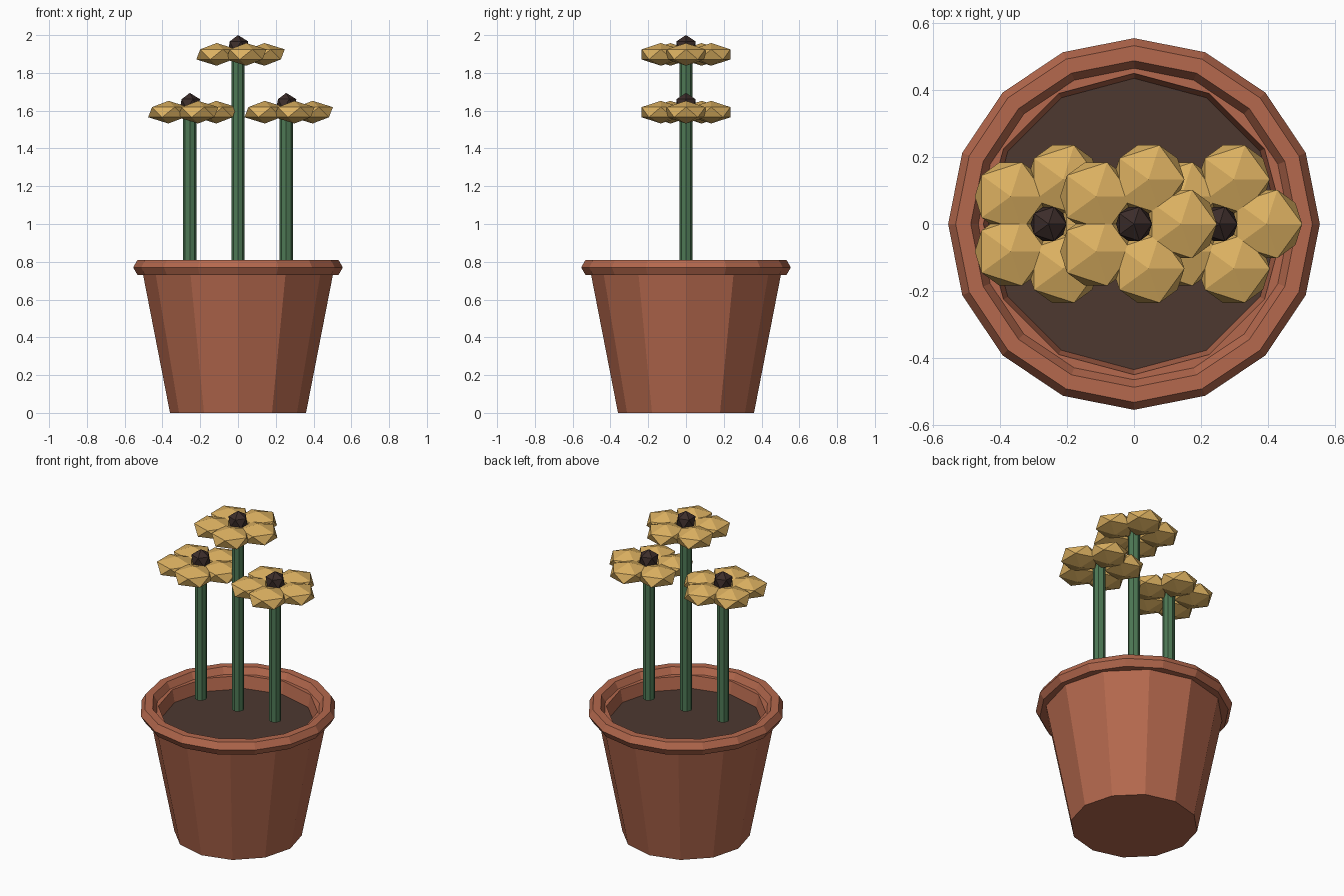
import bpy, bmesh
from math import cos, sin, tau

if "Cube" in bpy.data.objects:
    bpy.data.objects.remove(bpy.data.objects["Cube"])


def material(name, rgb):
    m = bpy.data.materials.new(name)
    m.diffuse_color = (*rgb, 1)
    m.use_nodes = True
    m.node_tree.nodes["Principled BSDF"].inputs["Base Color"].default_value = m.diffuse_color
    return m


TERRACOTTA = material("terracotta", (0.46, 0.14, 0.075))
SOIL = material("soil", (0.075, 0.04, 0.03))
GREEN = material("stem_green", (0.075, 0.19, 0.09))
YELLOW = material("petal_yellow", (0.72, 0.44, 0.12))
DARK = material("seed_brown", (0.045, 0.026, 0.023))


def finish(name, mat):
    ob = bpy.context.object
    ob.name = name
    ob.data.materials.append(mat)
    return ob


def lathe(name, profile, sides, mat):
    """Revolve an (r, z) profile around z and cap both ends."""
    bm = bmesh.new()
    rings = [[bm.verts.new((r * cos(tau * i / sides), r * sin(tau * i / sides), z))
              for i in range(sides)] for r, z in profile]
    for a, b in zip(rings, rings[1:]):
        for i in range(sides):
            j = (i + 1) % sides
            bm.faces.new((a[i], a[j], b[j], b[i]))
    bm.faces.new(rings[0][::-1])
    bm.faces.new(rings[-1])
    bmesh.ops.recalc_face_normals(bm, faces=bm.faces)
    mesh = bpy.data.meshes.new(name)
    bm.to_mesh(mesh)
    bm.free()
    ob = bpy.data.objects.new(name, mesh)
    bpy.context.collection.objects.link(ob)
    mesh.materials.append(mat)
    return ob


def ico(name, loc, radius, flat, mat):
    bpy.ops.mesh.primitive_ico_sphere_add(subdivisions=1, radius=radius, location=loc)
    ob = finish(name, mat)
    ob.scale.z = flat
    return ob


def flower(name, x, z):
    # stem
    bottom = 0.77
    bpy.ops.mesh.primitive_cylinder_add(vertices=8, radius=0.035, depth=z - bottom,
                                        location=(x, 0, (z + bottom) / 2))
    finish(name + "_stem", GREEN)
    # five flattened petals in a ring
    for i in range(5):
        a = tau * i / 5
        ico(f"{name}_petal_{i + 1}", (x + 0.14 * cos(a), 0.14 * sin(a), z), 0.12, 0.5, YELLOW)
    # seed head
    ico(name + "_centre", (x, 0, z + 0.042), 0.06, 1, DARK)


# tapered pot with a hollow inside
lathe("pot", [(0.36, 0), (0.51, 0.77), (0.45, 0.77), (0.312, 0.06)], 12, TERRACOTTA)

# rim roll
bpy.ops.mesh.primitive_torus_add(major_segments=16, minor_segments=6, major_radius=0.51,
                                 minor_radius=0.045, location=(0, 0, 0.77))
finish("pot_rim", TERRACOTTA)

# soil fill
lathe("soil", [(0.417, 0.6), (0.435, 0.695)], 12, SOIL)

# three flowers in a row, the middle one tallest
for label, x, z in (("left_flower", -0.255, 1.592),
                    ("middle_flower", 0, 1.898),
                    ("right_flower", 0.255, 1.592)):
    flower(label, x, z)
